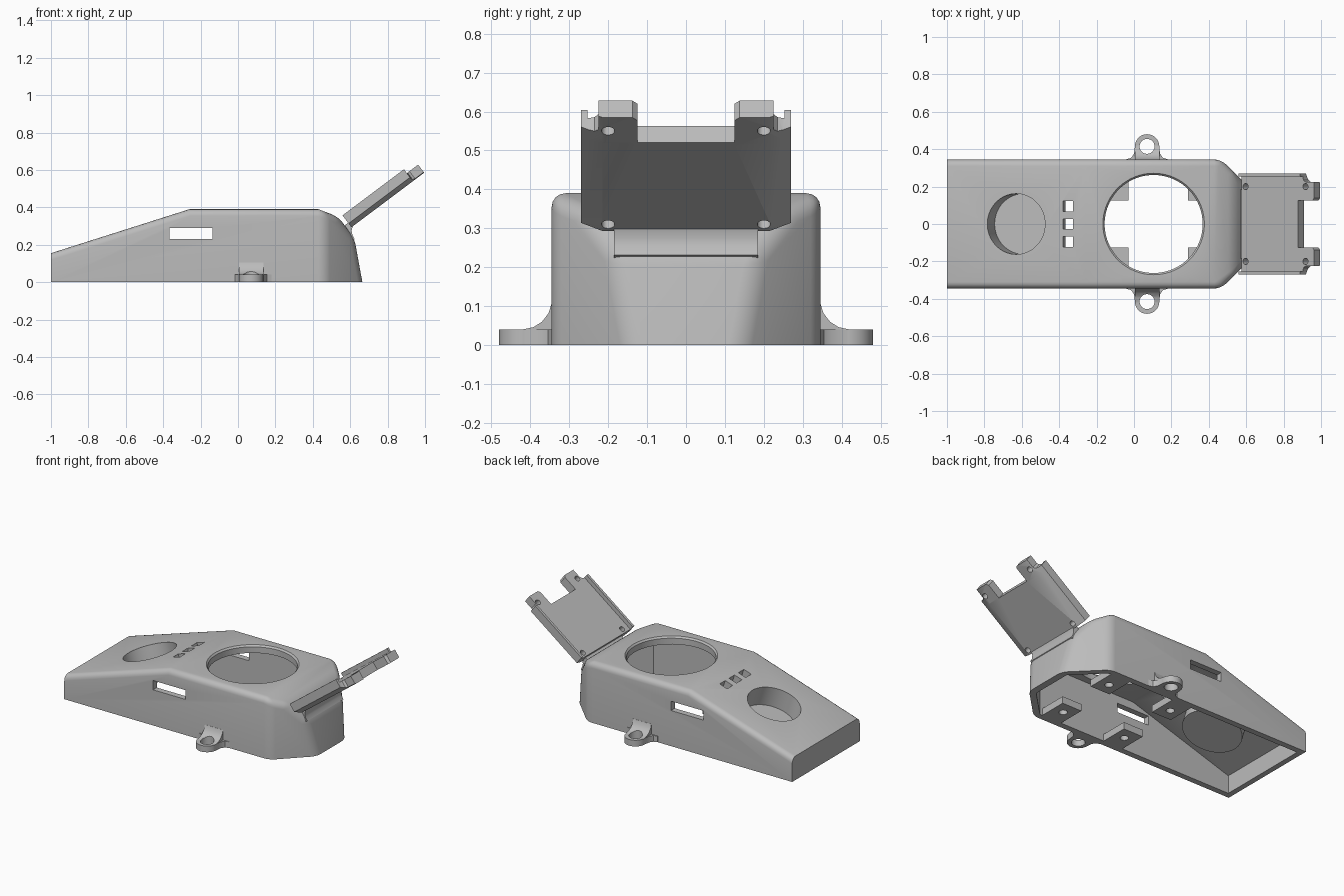
import bpy, bmesh, math
from mathutils import Matrix, Vector

if "Cube" in bpy.data.objects:
    bpy.data.objects.remove(bpy.data.objects["Cube"])

grey = bpy.data.materials.new("plain_grey")
grey.use_nodes = True
colour = (0.5, 0.5, 0.5, 1)
grey.diffuse_color = colour
grey.node_tree.nodes["Principled BSDF"].inputs["Base Color"].default_value = colour

# Axis frames: profile plane (x, z) extruded along y, and (y, z) along x
XZ = Matrix(((1, 0, 0, 0), (0, 0, -1, 0), (0, 1, 0, 0), (0, 0, 0, 1)))
YZ = Matrix(((0, 0, 1, 0), (1, 0, 0, 0), (0, 1, 0, 0), (0, 0, 0, 1)))


def tilted(origin, angle):
    return Matrix.Translation(origin) @ Matrix.Rotation(-angle, 4, 'Y')


def finish(bm, name, frame=Matrix()):
    bm.transform(frame)
    bmesh.ops.recalc_face_normals(bm, faces=bm.faces)
    mesh = bpy.data.meshes.new(name)
    bm.to_mesh(mesh)
    bm.free()
    obj = bpy.data.objects.new(name, mesh)
    obj.data.materials.append(grey)
    bpy.context.collection.objects.link(obj)
    return obj


def prism_mesh(points, low, high):
    bm = bmesh.new()
    face = bm.faces.new([bm.verts.new((a, b, low)) for a, b in points])
    new = bmesh.ops.extrude_face_region(bm, geom=[face])["geom"]
    verts = [g for g in new if isinstance(g, bmesh.types.BMVert)]
    bmesh.ops.translate(bm, verts=verts, vec=(0, 0, high - low))
    return bm


def prism(name, points, low, high, frame=Matrix()):
    return finish(prism_mesh(points, low, high), name, frame)


def box(name, x, y, z, frame=Matrix()):
    return prism(name, [(x[0], y[0]), (x[1], y[0]), (x[1], y[1]), (x[0], y[1])], *z, frame)


def cylinder(name, x, y, radius, z, frame=Matrix(), top=None, sides=64):
    bm = bmesh.new()
    bmesh.ops.create_cone(bm, cap_ends=True, segments=sides, radius1=radius,
                          radius2=top or radius, depth=z[1] - z[0])
    bmesh.ops.translate(bm, verts=bm.verts, vec=(x, y, sum(z) / 2))
    return finish(bm, name, frame)


def combine(obj, other, operation='DIFFERENCE'):
    other.hide_render = True
    mod = obj.modifiers.new("combine", 'BOOLEAN')
    mod.operation, mod.solver, mod.object = operation, 'EXACT', other
    bpy.context.view_layer.objects.active = obj
    bpy.ops.object.modifier_apply(modifier=mod.name)
    bpy.data.objects.remove(other)


def hull(name, profile, half, corner, rounding=0):
    """Side profile with its two rear corners sliced off diagonally."""
    bm = prism_mesh(profile, -half, half)
    bm.transform(XZ)
    for side in (-1, 1):
        cut = bmesh.ops.bisect_plane(bm, geom=bm.verts[:] + bm.edges[:] + bm.faces[:],
                                     plane_co=(corner, 0, 0), plane_no=(1, side, 0),
                                     clear_outer=True)
        rim = [g for g in cut["geom_cut"] if isinstance(g, bmesh.types.BMEdge)]
        bmesh.ops.holes_fill(bm, edges=rim)
    bmesh.ops.recalc_face_normals(bm, faces=bm.faces)
    if rounding:
        edges = [e for e in bm.edges if e.calc_face_angle(0) > math.radians(25)
                 and max(v.co.z for v in e.verts) > 0.01
                 and max(v.co.x for v in e.verts) > -0.99]
        bmesh.ops.bevel(bm, geom=edges, offset=rounding, segments=4, profile=0.5,
                        affect='EDGES', clamp_overlap=True)
    return finish(bm, name)


# Hollow housing, open underneath
housing = hull("housing", [(-1, 0), (-1, .155), (-.26, .39), (.43, .39), (.535, .35),
                           (.622, .235), (.665, 0)], .345, .81, .035)
combine(housing, hull("cavity", [(-.965, -.05), (-.965, .116), (-.25, .34), (.42, .34),
                                 (.5, .31), (.575, .22), (.62, 0), (.63, -.05)], .307, .755))

# Large round opening with an eased rim
combine(housing, cylinder("opening", .105, 0, .262, (.25, .5), sides=96))
combine(housing, cylinder("opening_rim", .105, 0, .26, (.377, .393), top=.274, sides=96))

# Round recess and three square windows on the slope
slope = tilted((-.63, 0, .2725), math.atan(.3176))
combine(housing, cylinder("recess", 0, 0, .162, (-.13, .1), slope))
for row in (-1, 0, 1):
    y = row * .095
    combine(housing, box("window", (.262, .318), (y - .028, y + .028), (-.1, .1), slope))

# Slots through both side walls
combine(housing, box("side_slots", (-.365, -.135), (-.5, .5), (.23, .29)))

# Cup under the round recess
cup = cylinder("recess_cup", 0, 0, .178, (-.145, -.03), slope)
combine(cup, cylinder("cup_hollow", 0, 0, .162, (-.13, .1), slope))
parts = [housing, cup]

# Mounting ears outside and screw tabs inside
arc = [(.065 * math.cos(a), .415 + .065 * math.sin(a))
       for a in (math.pi * i / 24 for i in range(25))]
flare = [(.11, .325), (.11, .346), (.085, .354), (.07, .375)]
outline = flare + arc + [(-x, y) for x, y in reversed(flare)]
sweep = [(.325, 0), (.325, .105), (.346, .105), (.353, .082), (.37, .06),
         (.392, .046), (.42, .04), (.42, 0)]
for side, label in ((1, "back"), (-1, "front")):
    frame = Matrix.Translation((.07, 0, 0)) @ Matrix.Diagonal((1, side, 1, 1))
    ear = prism(label + "_ear", outline, 0, .04, frame)
    web = prism(label + "_ear_web", sweep, -.065, .065, frame @ YZ)
    for part in (ear, web):
        combine(part, cylinder("ear_hole", 0, .415, .04, (-.1, .3), frame, sides=32))
        parts.append(part)
    for x, end in ((-.1, "right"), (.36, "left")):
        ys = sorted((side * .125, side * .32))
        tab = box(f"{label}_{end}_tab", (x - .07, x + .07), ys, (0, .045))
        combine(tab, cylinder("tab_hole", x, side * .205, .025, (-.1, .1), sides=24))
        parts.append(tab)

# Tilted bracket plate with side lips, a notch and two prongs
tilt = tilted((.613, 0, .298), math.atan(.75))
half = [(.215, 0), (.27, .026), (.27, .08), (.253, .08), (.253, .054)]
section = half + [(-y, n) for y, n in reversed(half)]
plate = prism("bracket_plate", section, -.008, .403, tilt @ YZ)
combine(plate, box("notch", (.37, .6), (-.125, .125), (-.1, .2), tilt))
for side in (-1, 1):
    ends = [(.36, .125), (.465, .125), (.478, .138), (.478, .225), (.42, .225),
            (.407, .235), (.403, .25), (.36, .25)]
    prong = prism("prong", [(u, side * y) for u, y in ends], .0, .054, tilt)
    # Trim the prong root to the sloping underside of the plate
    combine(prong, prism("prong_trim", [(side * .215, 0), (side * .215, -.02),
                                        (side * .28, -.02), (side * .28, .0307)],
                         .3, .5, tilt @ YZ))
    combine(plate, prong, 'UNION')
for u in (.02, .42):
    for y in (-.2, .2):
        combine(plate, cylinder("screw_hole", u, y, .017, (-.1, .2), tilt, sides=24))

# Neck that joins the plate to the rear slope
neck = prism("bracket_neck", [(-.08, .03), (0, .03), (0, 0), (-.018, -.015),
                              (-.028, -.035), (-.032, -.06), (-.08, -.06)],
             -.185, .185, tilt @ XZ)
parts += [plate, neck]

# Smooth the rounded edges and keep the corners crisp
bpy.ops.object.select_all(action='DESELECT')
for part in parts:
    part.select_set(True)
bpy.context.view_layer.objects.active = housing
bpy.ops.object.shade_smooth_by_angle(angle=math.radians(30))
